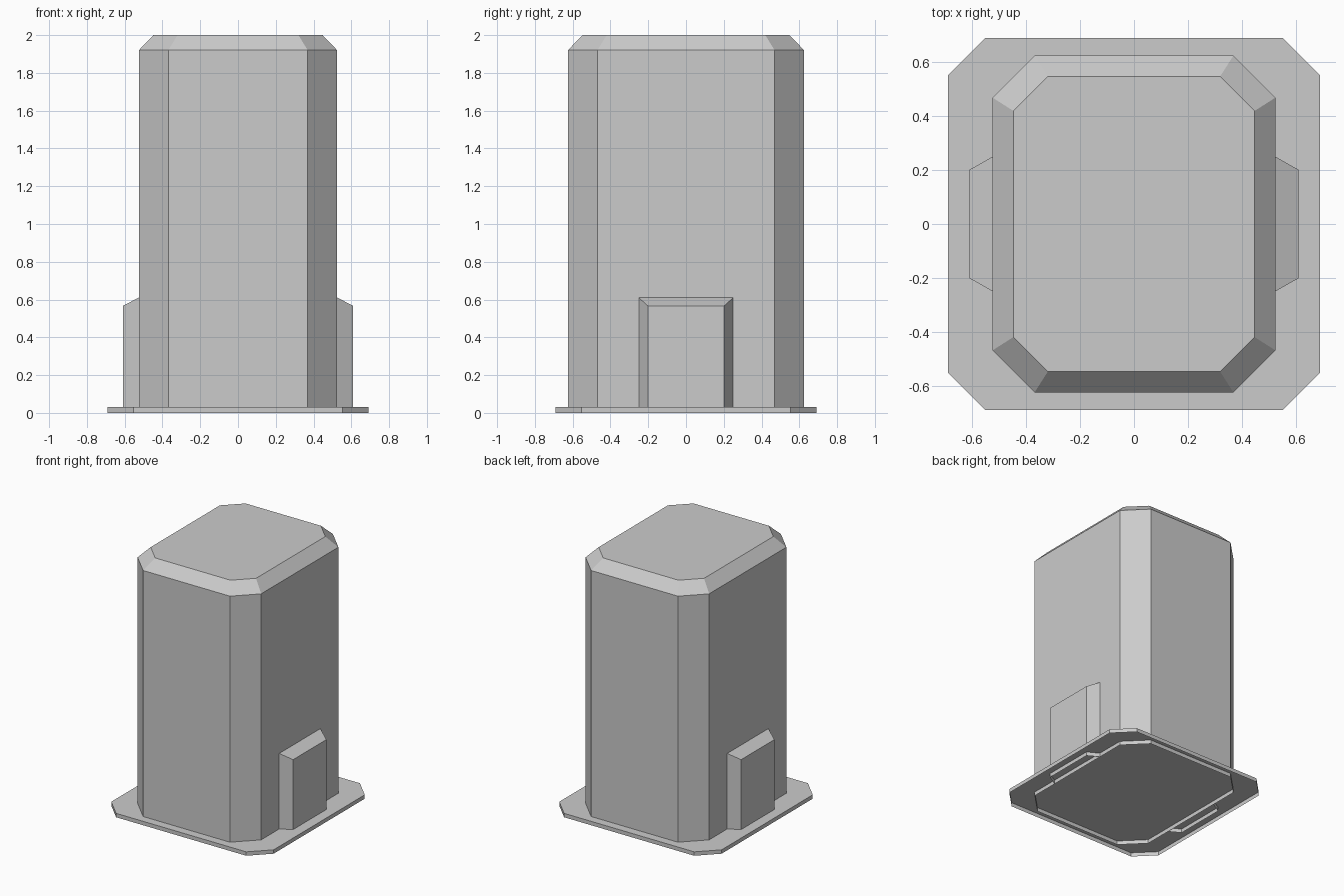
import bpy
import bmesh

cube = bpy.data.objects.get("Cube")
if cube:
    bpy.data.objects.remove(cube, do_unlink=True)

# One plain grey for everything
grey = bpy.data.materials.new("light_grey")
grey.use_nodes = True
colour = (0.6, 0.6, 0.6, 1.0)
grey.diffuse_color = colour
grey.node_tree.nodes["Principled BSDF"].inputs["Base Color"].default_value = colour


def octagon(x, y, cut, z):
    """Rectangle with clipped corners, counter-clockwise from above."""
    return [(x, -y + cut, z), (x, y - cut, z), (x - cut, y, z), (-x + cut, y, z),
            (-x, y - cut, z), (-x, -y + cut, z), (-x + cut, -y, z), (x - cut, -y, z)]


def arch(x, half_width, height):
    """Three-sided outline standing on the ground, open below."""
    return [(x, half_width, 0), (x, half_width, height),
            (x, -half_width, height), (x, -half_width, 0)]


def loft(name, outlines, closed=True):
    """Bridge the outlines in order and cap only the last one."""
    bm = bmesh.new()
    rings = [[bm.verts.new(p) for p in outline] for outline in outlines]
    for lower, upper in zip(rings, rings[1:]):
        count = len(lower)
        for i in range(count if closed else count - 1):
            j = (i + 1) % count
            bm.faces.new((lower[i], lower[j], upper[j], upper[i]))
    bm.faces.new(rings[-1])
    mesh = bpy.data.meshes.new(name)
    bm.to_mesh(mesh)
    bm.free()
    mesh.materials.append(grey)
    obj = bpy.data.objects.new(name, mesh)
    bpy.context.collection.objects.link(obj)
    return obj


# Thin ground plate, a shell open underneath
loft("base_plate", [octagon(0.69, 0.69, 0.137, 0), octagon(0.69, 0.69, 0.137, 0.03)])

# Tall body with a bevelled top
loft("tower_body", [octagon(0.525, 0.625, 0.156, 0),
                    octagon(0.525, 0.625, 0.156, 1.92),
                    octagon(0.448, 0.548, 0.128, 2.0)])

# Bevelled side panels, mirrored left to right
panels = loft("side_panels", [arch(0.525, 0.25, 0.61), arch(0.61, 0.202, 0.567)], closed=False)
mirror = panels.modifiers.new("mirror", 'MIRROR')
mirror.use_axis[0] = True
mirror.use_mirror_merge = False
